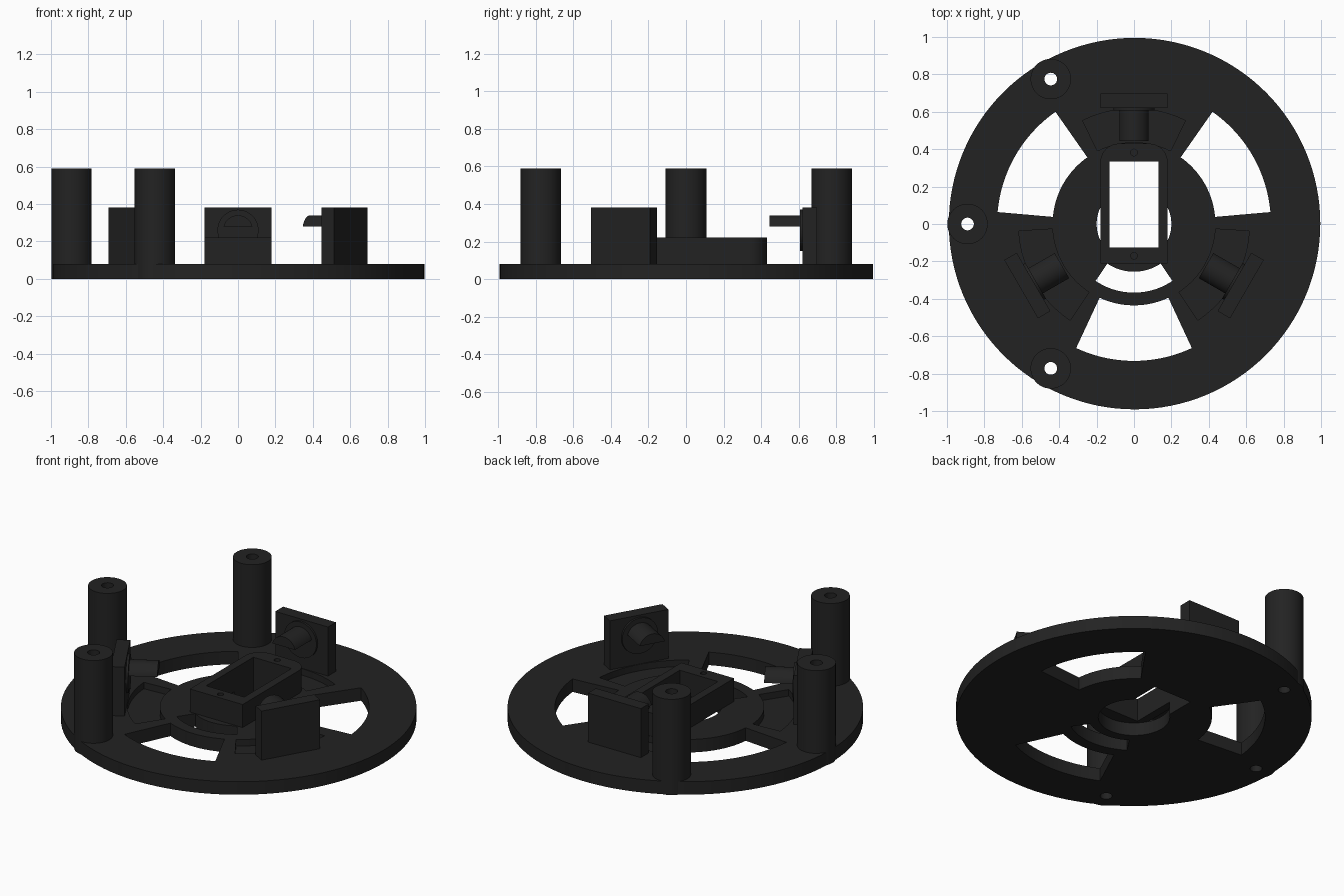
import bpy, bmesh, math
from mathutils import Matrix

if "Cube" in bpy.data.objects:
    bpy.data.objects.remove(bpy.data.objects["Cube"])

black = bpy.data.materials.new("matte black")
black.diffuse_color = (0.0165, 0.0165, 0.0165, 1)
black.use_nodes = True
black.node_tree.nodes["Principled BSDF"].inputs["Base Color"].default_value = black.diffuse_color


def prism(name, pts, z0, z1, matrix=None):
    """Extrude a 2D outline between two heights."""
    bm = bmesh.new()
    face = bm.faces.new([bm.verts.new((x, y, z0)) for x, y in pts])
    ext = bmesh.ops.extrude_face_region(bm, geom=[face])
    top = [v for v in ext["geom"] if isinstance(v, bmesh.types.BMVert)]
    bmesh.ops.translate(bm, verts=top, vec=(0, 0, z1 - z0))
    if matrix:
        bm.transform(matrix)
    bmesh.ops.recalc_face_normals(bm, faces=bm.faces)
    mesh = bpy.data.meshes.new(name)
    bm.to_mesh(mesh)
    bm.free()
    mesh.materials.append(black)
    ob = bpy.data.objects.new(name, mesh)
    bpy.context.collection.objects.link(ob)
    return ob


def arc(r, a0, a1, n, cx=0, cy=0):
    return [(cx + r * math.cos(math.radians(a0 + (a1 - a0) * i / n)),
             cy + r * math.sin(math.radians(a0 + (a1 - a0) * i / n))) for i in range(n + 1)]


def circle(r, n=48, cx=0, cy=0):
    return arc(r, 0, 360, n, cx, cy)[:-1]


def sector(r0, r1, mid, half, n=24):
    return arc(r1, mid - half, mid + half, n) + arc(r0, mid + half, mid - half, n)


def rect(x0, x1, y0, y1):
    return [(x0, y0), (x1, y0), (x1, y1), (x0, y1)]


def select(ob):
    bpy.ops.object.select_all(action='DESELECT')
    ob.select_set(True)
    bpy.context.view_layer.objects.active = ob


def cut(ob, cutters):
    select(ob)
    for c in cutters:
        m = ob.modifiers.new("cut", 'BOOLEAN')
        m.operation, m.solver, m.object = 'DIFFERENCE', 'EXACT', c
        bpy.ops.object.modifier_apply(modifier=m.name)
        bpy.data.objects.remove(c)


def smooth(ob):
    select(ob)
    bpy.ops.object.shade_smooth_by_angle(angle=math.radians(30))


POSTS = [(-0.89, 0), (-0.445, 0.775), (-0.445, -0.772)]
OPENING = rect(-0.13, 0.13, -0.125, 0.335)

# Base disc with windows, shallow pockets, centre opening and curved slot
base = prism("base_disc", circle(0.993, 128, 0.003, 0.002), 0, 0.08)
cutters = [prism("c", sector(0.435, 0.732, a, 25), -0.1, 0.2) for a in (30, 150, 270)]
cutters += [prism("c", sector(0.437, 0.617, a, 26.5), 0.04, 0.2) for a in (90, 210, 330)]
cutters += [prism("c", circle(0.2, 64), -0.1, 0.2),
            prism("c", OPENING, -0.11, 0.21),
            prism("c", sector(0.255, 0.367, 270, 34), -0.1, 0.2)]
cutters += [prism("c", circle(0.034, 24, x, y), -0.1, 0.2) for x, y in POSTS]
cut(base, cutters)
smooth(base)

# Hollow standoff posts
for i, (x, y) in enumerate(POSTS):
    post = prism(f"post_{i + 1}", circle(0.108, 48, x, y), 0, 0.59)
    cut(post, [prism("c", circle(0.034, 24, x, y), -0.1, 0.7)])
    smooth(post)

# Central motor holder: open box, rounded at the back, with screw holes
outline = [(-0.18, -0.212), (0.18, -0.212)]
outline += arc(0.1, 0, 90, 10, 0.08, 0.33) + arc(0.1, 90, 180, 10, -0.08, 0.33)
holder = prism("motor_holder", outline, 0.08, 0.222)
cut(holder, [prism("c", OPENING, 0, 0.3)]
    + [prism("c", circle(0.018, 16, 0, y), 0.12, 0.3) for y in (0.382, -0.17)])
smooth(holder)

# Three upright brackets, each with a round boss and a half-round peg
peg_r, boss_z, flat = 0.08, 0.26, 0.28
a = math.degrees(math.asin((flat - boss_z) / peg_r))
for i, ang in enumerate((0, 120, 240)):
    turn = Matrix.Rotation(math.radians(ang), 4, 'Z')
    prism(f"bracket_plate_{i + 1}", rect(-0.18, 0.18, 0.62, 0.697), 0.07, 0.382, turn)
    # profiles are drawn in x-z and extruded along y
    stand = turn @ Matrix.Translation((0, 0, boss_z)) @ Matrix.Rotation(math.pi / 2, 4, 'X')
    smooth(prism(f"bracket_boss_{i + 1}", circle(0.11, 48), -0.63, -0.607, stand))
    smooth(prism(f"bracket_peg_{i + 1}", arc(peg_r, a, 180 - a, 24), -0.625, -0.445, stand))
